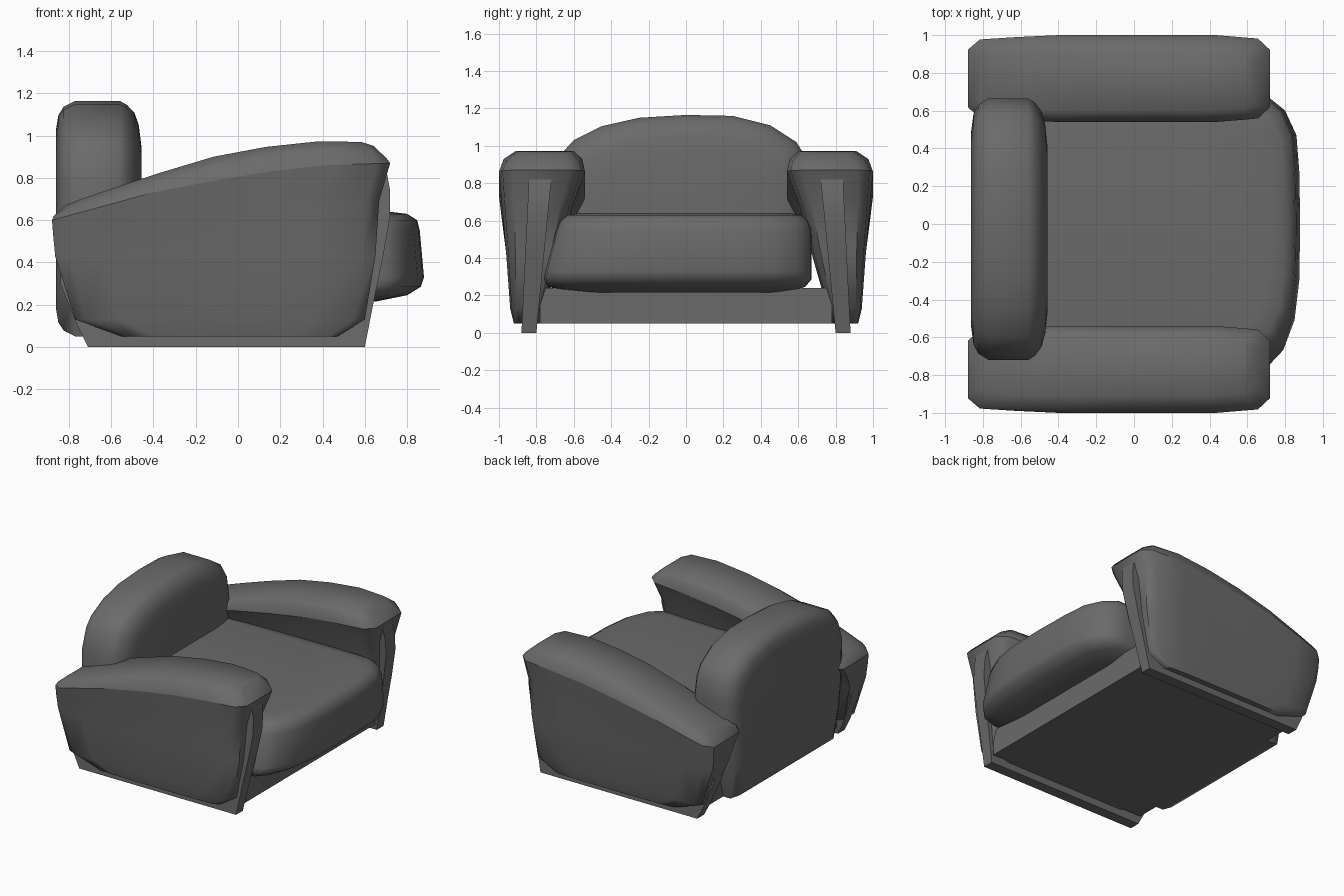
import bpy, bmesh, math

if "Cube" in bpy.data.objects:
    bpy.data.objects.remove(bpy.data.objects["Cube"])

# Dark grey upholstery
GREY = bpy.data.materials.new("dark_grey")
GREY.diffuse_color = (0.145, 0.145, 0.145, 1)
GREY.use_nodes = True
GREY.node_tree.nodes["Principled BSDF"].inputs["Base Color"].default_value = GREY.diffuse_color


def finish(name, bm, angle=35, seam=None):
    """Make the object; seam is a range of vertex indices whose ring stays sharp."""
    bmesh.ops.recalc_face_normals(bm, faces=bm.faces)
    me = bpy.data.meshes.new(name)
    bm.to_mesh(me)
    bm.free()
    me.materials.append(GREY)
    ob = bpy.data.objects.new(name, me)
    bpy.context.collection.objects.link(ob)
    bpy.ops.object.select_all(action='DESELECT')
    bpy.context.view_layer.objects.active = ob
    ob.select_set(True)
    bpy.ops.object.shade_smooth_by_angle(angle=math.radians(angle))
    if seam:
        for e in me.edges:
            if all(v in seam for v in e.vertices):
                e.use_edge_sharp = True


def loft(rings, strip_caps=False):
    """Skin a stack of matching outlines and close both ends."""
    bm = bmesh.new()
    rings = [[bm.verts.new(p) for p in r] for r in rings]
    n = len(rings[0])
    for a, b in zip(rings, rings[1:]):
        for i in range(n):
            j = (i + 1) % n
            bm.faces.new((a[i], a[j], b[j], b[i]))
    for r in (rings[0], rings[-1]):
        if strip_caps:
            for i in range(n // 2 - 1):
                bm.faces.new((r[i], r[i + 1], r[n - 2 - i], r[n - 1 - i]))
        else:
            bm.faces.new(r)
    return bm


def curve(pts, x):
    """Piecewise linear height along a list of (x, z)."""
    if x <= pts[0][0]:
        return pts[0][1]
    for (x0, z0), (x1, z1) in zip(pts, pts[1:]):
        if x <= x1:
            return z0 + (z1 - z0) * (x - x0) / (x1 - x0)
    return pts[-1][1]


# Padded arms: stacked plan outlines, following a seam line and a crown line
SEAM = [(-0.88, 0.60), (-0.35, 0.745), (0.1, 0.825), (0.4, 0.86), (0.72, 0.87)]
CROWN = [(-0.88, 0.63), (-0.8, 0.68), (-0.45, 0.80), (-0.1, 0.905), (0.15, 0.95),
         (0.4, 0.975), (0.6, 0.97), (0.69, 0.93), (0.72, 0.88)]
PLAN = [(0, 0.17), (0.04, 0.05), (0.15, 0.025), (0.3, 0), (0.48, 0),
        (0.65, 0), (0.82, 0), (0.96, 0.04), (1, 0.17)]
OUTLINE = PLAN + [(u, 1 - v) for u, v in reversed(PLAN)]
# x back, x front, y outer, y inner, height rule
LAYERS = [(-0.55, 0.47, 0.92, 0.77, lambda s, c: 0.05),
          (-0.77, 0.60, 0.94, 0.755, lambda s, c: 0.13),
          (-0.865, 0.65, 0.962, 0.67, lambda s, c: 0.43),
          (-0.875, 0.668, 0.985, 0.605, lambda s, c: 0.43 + 0.6 * (s - 0.43)),
          (-0.88, 0.72, 1.00, 0.54, lambda s, c: s),
          (-0.87, 0.70, 0.975, 0.555, lambda s, c: s + 0.6 * (c - s)),
          (-0.81, 0.64, 0.91, 0.60, lambda s, c: c)]


def arm(name, side):
    rings = []
    for xb, xf, yo, yi, height in LAYERS:
        ring = []
        for u, v in OUTLINE:
            x = xb + (xf - xb) * u
            z = height(curve(SEAM, x), curve(CROWN, x))
            ring.append((x, side * (yo + (yi - yo) * v), z))
        rings.append(ring)
    n = len(OUTLINE)
    finish(name, loft(rings, strip_caps=True), 50, range(4 * n, 5 * n))


# Leg panel running through each arm, tapering towards the floor
PANEL = [(-0.71, 0), (0.60, 0), (0.645, 0.23), (0.685, 0.42), (0.72, 0.62), (0.72, 0.74),
         (0.705, 0.82), (0.5, 0.81), (-0.7, 0.55), (-0.84, 0.45), (-0.84, 0.30), (-0.76, 0.10)]


def leg_panel(name, side):
    outer = [(x, side * (0.88 - 0.04 * z / 0.82), z) for x, z in PANEL]
    inner = [(x, side * (0.80 - 0.08 * z / 0.82), z) for x, z in PANEL]
    finish(name, loft([outer, inner]), 28)


for label, side in (("left", -1), ("right", 1)):
    arm(label + "_arm", side)
    leg_panel(label + "_leg_panel", side)

# Base box under the seat
rect = [(-0.71, -0.78), (0.60, -0.78), (0.60, 0.78), (-0.71, 0.78)]
finish("base", loft([[(x, y, z) for x, y in rect] for z in (0.05, 0.24)]))

# Arched backrest cushion, built from scaled outlines so it is pillowed
BACK = [(-0.61, 0.05), (-0.68, 0.28), (-0.71, 0.5), (-0.72, 0.8), (-0.665, 0.96),
        (-0.60, 1.03), (-0.45, 1.105), (-0.25, 1.15), (0, 1.165), (0.25, 1.16),
        (0.45, 1.11), (0.59, 1.02), (0.64, 0.94), (0.665, 0.8), (0.65, 0.5),
        (0.63, 0.28), (0.57, 0.05)]
PILLOW = [(-0.862, 0.75), (-0.85, 0.88), (-0.825, 0.95), (-0.77, 1), (-0.56, 1),
          (-0.525, 0.965), (-0.49, 0.90), (-0.47, 0.80), (-0.457, 0.62)]
finish("backrest", loft([[(x, -0.03 + (y + 0.03) * s, 0.6 + (z - 0.6) * s)
                          for y, z in BACK] for x, s in PILLOW]), 60)

# Seat cushion with a bowed front, widest low down and rounded underneath
SEAT = [(-0.50, -0.69), (0.3, -0.70), (0.62, -0.71), (0.72, -0.70), (0.79, -0.63),
        (0.85, -0.48), (0.875, -0.28), (0.88, 0), (0.875, 0.28), (0.86, 0.47),
        (0.80, 0.60), (0.72, 0.665), (0.62, 0.67), (0.3, 0.67), (-0.50, 0.66)]
# height, front x, left width scale, right width scale
SHELL = [(0.215, 0.65, 0.80, 0.78), (0.245, 0.80, 1.04, 0.95), (0.285, 0.865, 1.07, 1.0),
         (0.33, 0.88, 1.06, 1.0), (0.55, 0.86, 0.98, 1.0), (0.60, 0.848, 0.95, 0.97),
         (0.63, 0.80, 0.90, 0.92), (0.64, 0.72, 0.80, 0.82)]
finish("seat", loft([[(-0.5 + (x + 0.5) * (fx + 0.5) / 1.38, y * (sl if y < 0 else sr), z)
                      for x, y in SEAT] for z, fx, sl, sr in SHELL]), 60)
